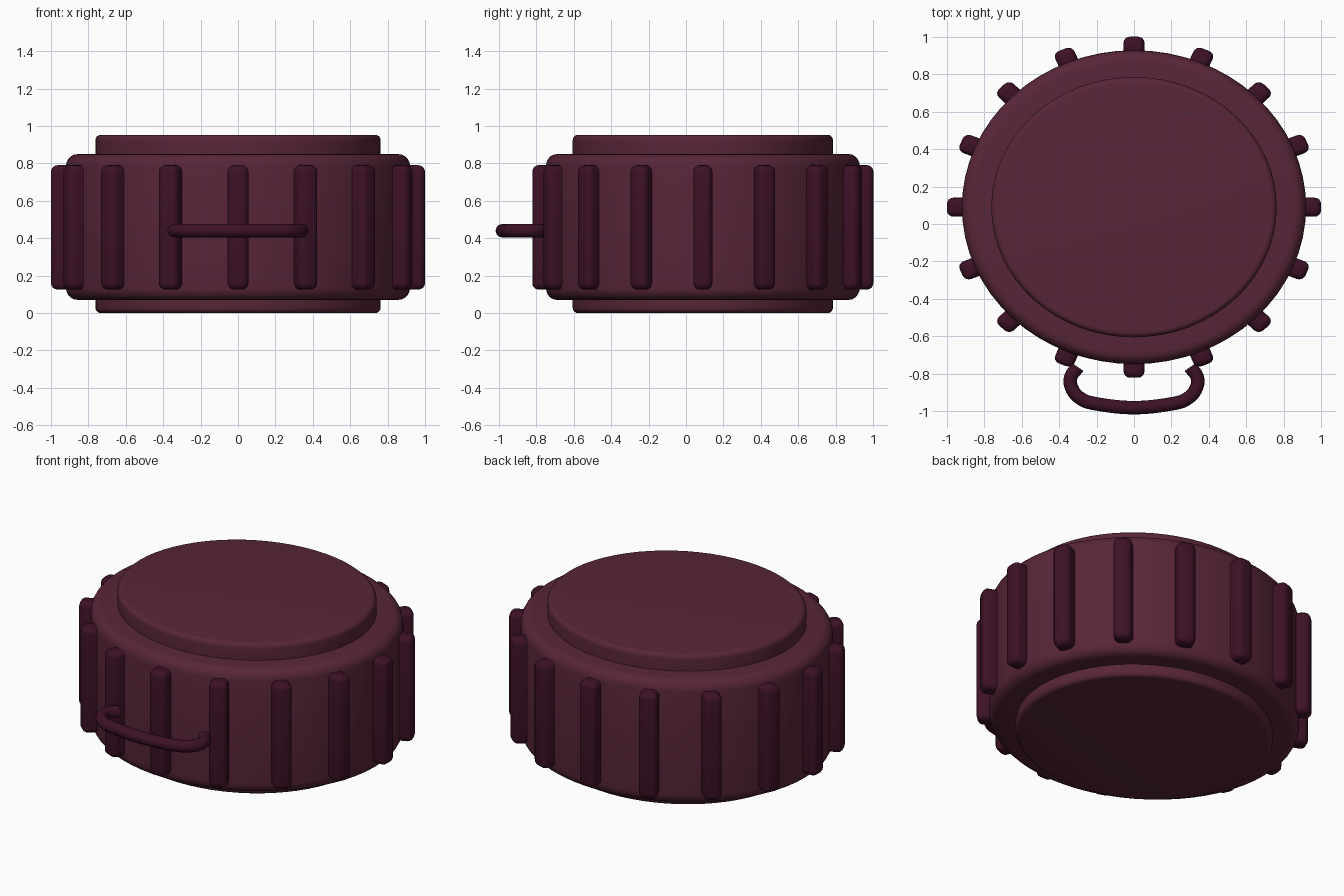
import bpy, bmesh, math
from mathutils import Matrix

cube = bpy.data.objects.get("Cube")
if cube:
    bpy.data.objects.remove(cube, do_unlink=True)


def material(name, color):
    m = bpy.data.materials.new(name)
    m.use_nodes = True
    m.diffuse_color = color
    bsdf = m.node_tree.nodes["Principled BSDF"]
    bsdf.inputs["Base Color"].default_value = color
    bsdf.inputs["Roughness"].default_value = 0.6
    return m


maroon = material("maroon", (0.098, 0.019, 0.04, 1))
dark_plum = material("dark plum", (0.046, 0.0055, 0.02, 1))

# The round parts are slightly flattened front to back and sit behind the handle
OVAL = Matrix.Translation((0, 0.09, 0)) @ Matrix.Diagonal((1, 0.912, 1, 1))


def finish(name, bm, mat):
    bmesh.ops.recalc_face_normals(bm, faces=bm.faces)
    mesh = bpy.data.meshes.new(name)
    bm.to_mesh(mesh)
    bm.free()
    mesh.materials.append(mat)
    ob = bpy.data.objects.new(name, mesh)
    bpy.context.collection.objects.link(ob)
    bpy.ops.object.select_all(action='DESELECT')
    ob.select_set(True)
    bpy.context.view_layer.objects.active = ob
    bpy.ops.object.shade_smooth_by_angle(angle=math.radians(35))
    return ob


def drum(name, radius, z0, z1, rounding, sides=64):
    """Closed disc with rounded rims."""
    bm = bmesh.new()
    bmesh.ops.create_cone(bm, cap_ends=True, segments=sides, radius1=radius,
                          radius2=radius, depth=z1 - z0,
                          matrix=Matrix.Translation((0, 0, (z0 + z1) / 2)))
    rims = [e for e in bm.edges if abs(e.verts[0].co.z - e.verts[1].co.z) < 1e-4]
    bmesh.ops.bevel(bm, geom=rims, offset=rounding, segments=5, profile=0.5,
                    affect='EDGES')
    bm.transform(OVAL)
    return finish(name, bm, maroon)


# Body and the two raised end discs
drum("body", 0.92, 0.07, 0.85, 0.065)
drum("top_disc", 0.763, 0.78, 0.953, 0.03)
drum("bottom_disc", 0.763, 0, 0.14, 0.03)

# Rounded grip ribs around the side
RIBS = 16
for i in range(RIBS):
    bm = bmesh.new()
    bmesh.ops.create_cube(bm, size=1, matrix=Matrix.Translation((0.93, 0, 0.458))
                          @ Matrix.Diagonal((0.14, 0.112, 0.665, 1)))
    bmesh.ops.bevel(bm, geom=bm.edges[:], offset=0.036, segments=4,
                    profile=0.5, affect='EDGES')
    bm.transform(OVAL @ Matrix.Rotation(i * math.tau / RIBS, 4, 'Z'))
    finish(f"rib_{i + 1}", bm, dark_plum)

# Bent wire handle on the front
half = [(0.30, -0.765), (0.338, -0.82), (0.335, -0.872), (0.29, -0.93), (0.21, -0.96)]
path = half + [(-x, y) for x, y in reversed(half)]
curve = bpy.data.curves.new("handle", 'CURVE')
curve.dimensions = '3D'
curve.bevel_depth = 0.036
curve.bevel_resolution = 4
curve.use_fill_caps = True
spline = curve.splines.new('BEZIER')
spline.bezier_points.add(len(path) - 1)
for point, (x, y) in zip(spline.bezier_points, path):
    point.co = (x, y, 0.44)
    point.handle_left_type = point.handle_right_type = 'AUTO'
curve.materials.append(dark_plum)
handle = bpy.data.objects.new("handle", curve)
bpy.context.collection.objects.link(handle)
bpy.ops.object.select_all(action='DESELECT')
handle.select_set(True)
bpy.context.view_layer.objects.active = handle
bpy.ops.object.convert(target='MESH')
bpy.ops.object.shade_smooth_by_angle(angle=math.radians(40))
